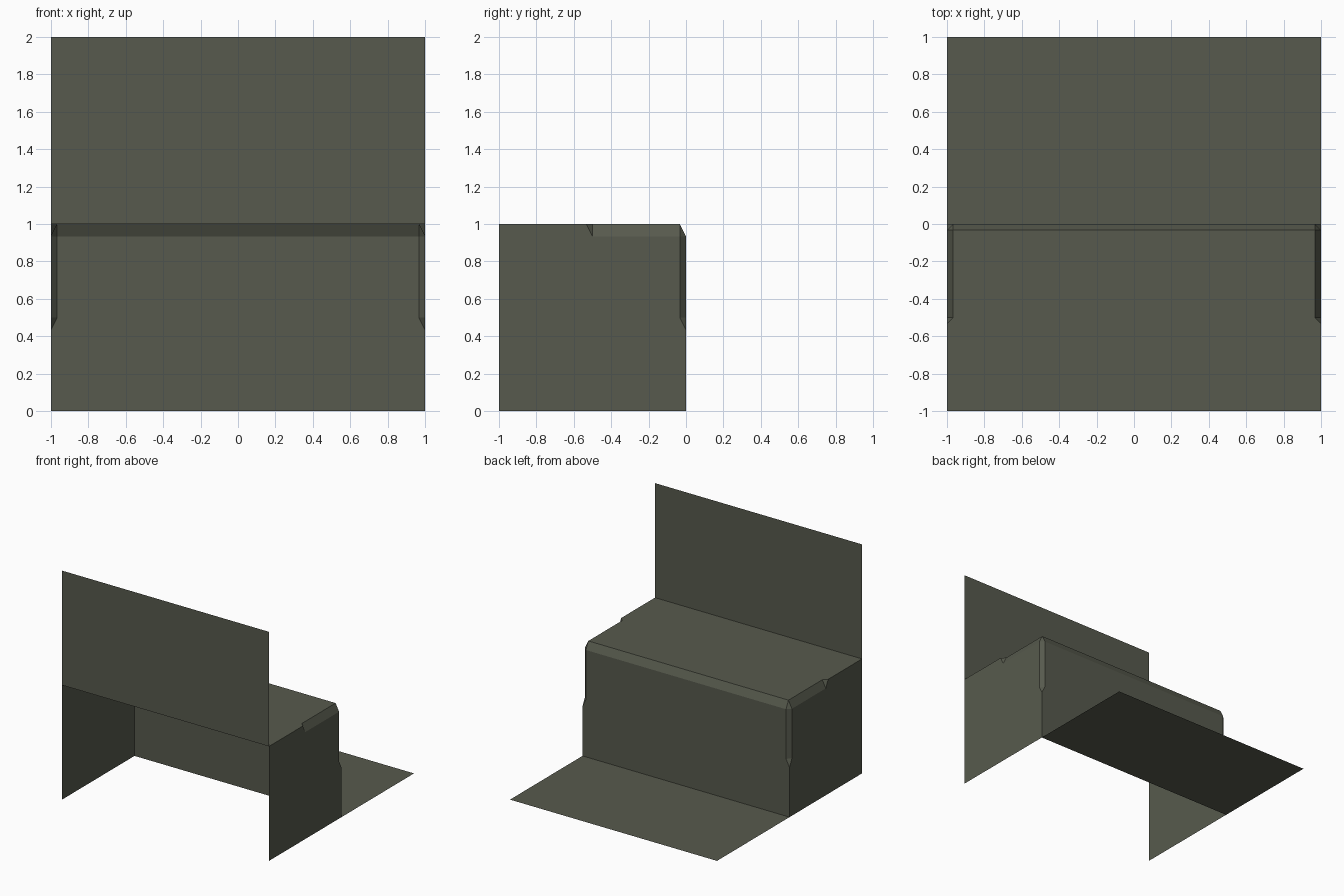
import bpy

if "Cube" in bpy.data.objects:
    bpy.data.objects.remove(bpy.data.objects["Cube"])

C, H = 1 / 30, 1 / 15          # chamfer width and height

mat = bpy.data.materials.new("dark olive grey")
mat.diffuse_color = (0.095, 0.102, 0.075, 1)
mat.use_nodes = True
mat.node_tree.nodes["Principled BSDF"].inputs["Base Color"].default_value = mat.diffuse_color


def add_mesh(name, faces):
    """Make an object from polygons, sharing equal corners."""
    index = {}
    polys = [[index.setdefault(tuple(p), len(index)) for p in f] for f in faces]
    mesh = bpy.data.meshes.new(name)
    mesh.from_pydata(list(index), [], polys)
    mesh.materials.append(mat)
    obj = bpy.data.objects.new(name, mesh)
    bpy.context.collection.objects.link(obj)
    return obj


def flip(face):
    """Mirrored copy in x with the winding reversed."""
    return [(-x, y, z) for x, y, z in reversed(face)]


def across(half):
    """Symmetric polygon from its right-hand outline."""
    return half + flip(half)


# flat sheets: upper wall at the front, lower floor at the back
add_mesh("upper_wall", [across([(1, -1, 1), (1, -1, 2)])])
add_mesh("lower_floor", [across([(1, 1, 0), (1, 0, 0)][::-1])])

# step block, open at the front and bottom, with worn edges at the back
top = across([(1, -1, 1), (1, -.5 - C, 1), (1 - C, -.5, 1), (1 - C, -C, 1)])
back = across([(1 - C, 0, 1 - H), (1 - C, 0, .5), (1, 0, .5 - H), (1, 0, 0)])
top_chamfer = across([(1 - C, -C, 1), (1 - C, 0, 1 - H)])
side = [(1, y, z) for y, z in [(-1, 0), (0, 0), (0, .5 - H), (-C, .5), (-C, 1 - H),
                               (-.5, 1 - H), (-.5 - C, 1), (-1, 1)]]
corner = [(1 - C, -C, 1), (1, -C, 1 - H), (1 - C, 0, 1 - H)]
side_chamfer = [(1 - C, -.5, 1), (1, -.5, 1 - H), (1, -C, 1 - H), (1 - C, -C, 1)]
side_end = [(1 - C, -.5, 1), (1, -.5 - C, 1), (1, -.5, 1 - H)]
post_chamfer = [(1 - C, 0, 1 - H), (1, -C, 1 - H), (1, -C, .5), (1 - C, 0, .5)]
post_end = [(1 - C, 0, .5), (1, -C, .5), (1, 0, .5 - H)]

# the side notch ends on a short lip, so its wall follows the chamfer end
side[5:6] = [(1, -.5, 1 - H)]
right = [side, corner, side_chamfer, side_end, post_chamfer, post_end]
add_mesh("step_block", [top, back, top_chamfer] + right + [flip(f) for f in right])
